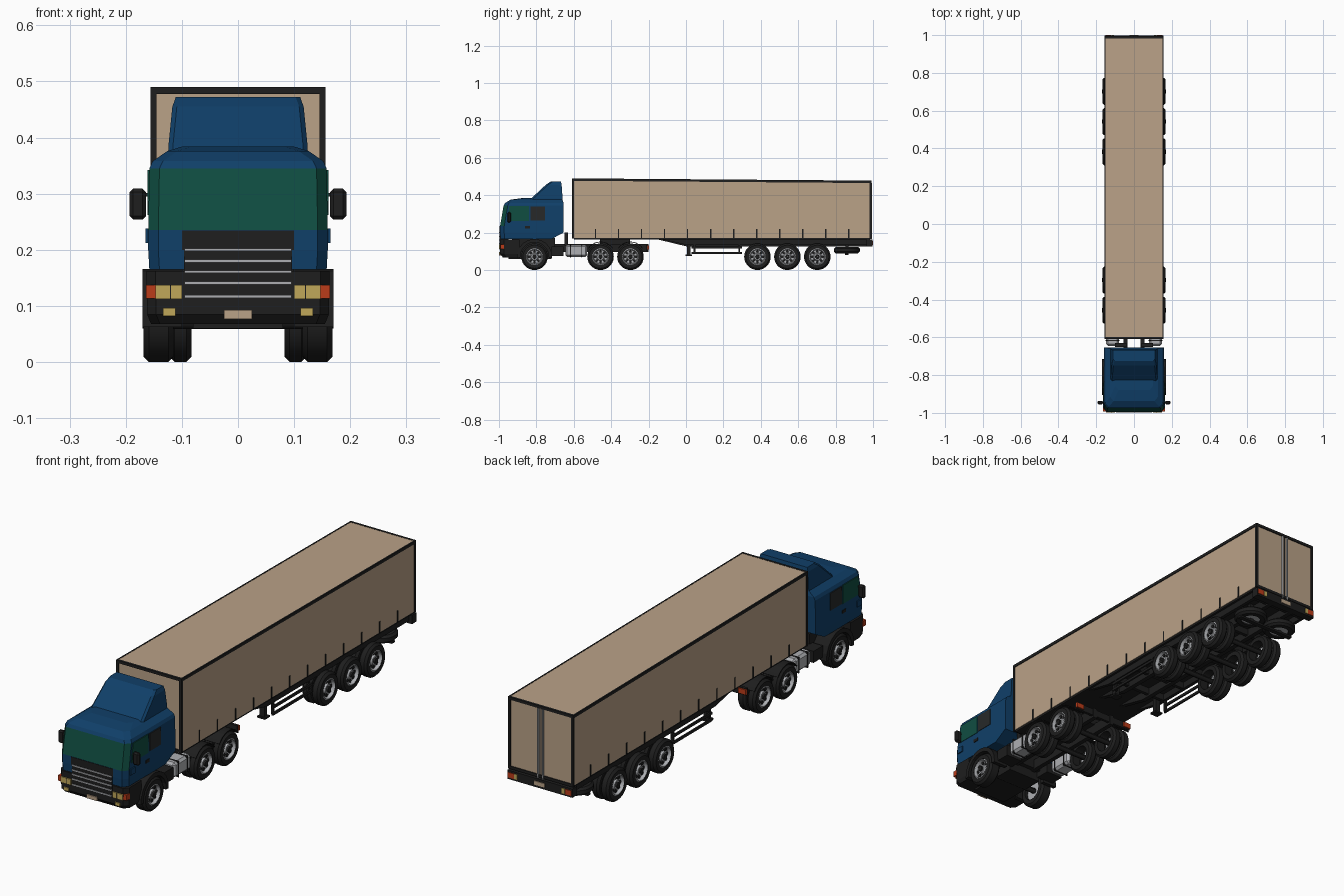
import bpy, bmesh, math
from mathutils import Matrix

if "Cube" in bpy.data.objects:
    bpy.data.objects.remove(bpy.data.objects["Cube"])


def material(name, r, g, b):
    m = bpy.data.materials.new(name)
    m.use_nodes = True
    m.diffuse_color = (r, g, b, 1)
    m.node_tree.nodes["Principled BSDF"].inputs["Base Color"].default_value = (r, g, b, 1)
    return m


TAN = material("tan_tarp", .49, .36, .245)
BLUE = material("cab_blue", .005, .05, .14)
GLASS = material("green_glass", .005, .075, .053)
BLACK = material("black", .013, .013, .013)
DARK = material("dark_glass", .02, .022, .022)
METAL = material("light_metal", .42, .43, .45)
GOLD = material("lamp_gold", .53, .39, .1)
RED = material("lamp_red", .5, .045, .01)


def finish(name, bm, mats, mirror=False, loc=(0, 0, 0)):
    bmesh.ops.recalc_face_normals(bm, faces=bm.faces)
    me = bpy.data.meshes.new(name)
    bm.to_mesh(me)
    bm.free()
    for m in mats:
        me.materials.append(m)
    ob = bpy.data.objects.new(name, me)
    ob.location = loc
    bpy.context.collection.objects.link(ob)
    if mirror:
        ob.modifiers.new("mirror", 'MIRROR').use_bisect_axis[0] = False
    return ob


def skin(rings, closed=False):
    """Bridge equal rings of points; cap the ends unless closed."""
    bm = bmesh.new()
    vs = [[bm.verts.new(p) for p in ring] for ring in rings]
    n = len(vs[0])
    pairs = list(zip(vs, vs[1:] + vs[:1])) if closed else list(zip(vs, vs[1:]))
    for a, b in pairs:
        for i in range(n):
            j = (i + 1) % n
            bm.faces.new((a[i], a[j], b[j], b[i]))
    if not closed:
        bm.faces.new(vs[0])
        bm.faces.new(vs[-1])
    return bm


def prism(name, profile, x0, x1, mat, mirror=False):
    """Side outline of (y, z) points pushed across x."""
    return finish(name, skin([[(x, y, z) for y, z in profile] for x in (x0, x1)]), [mat], mirror)


def box(name, x0, x1, y0, y1, z0, z1, mat, mirror=False):
    return prism(name, [(y0, z0), (y1, z0), (y1, z1), (y0, z1)], x0, x1, mat, mirror)


def wide(name, w, *rest):
    return box(name, -w, w, *rest)


def loft(levels, cx, cy):
    """Stack of (z, half width, front y, back y) outlines with cut front corners."""
    return skin([[(-w, b, z), (w, b, z), (w, f + cy, z), (w - cx, f, z),
                  (cx - w, f, z), (-w, f + cy, z)] for z, w, f, b in levels])


def lathe(profile, steps=28):
    """Revolve closed (x, radius) outline about the x axis."""
    turns = [2 * math.pi * i / steps for i in range(steps)]
    return skin([[(x, r * math.cos(t), r * math.sin(t)) for x, r in profile] for t in turns], True)


round_parts = []


def tyre_outline(x0, x1, hole=.044, r=.071):
    c = .009
    return [(x0, hole), (x0, r - c), (x0 + c, r), (x1 - c, r), (x1, r - c), (x1, hole)]


def wheel(name, y, dual):
    z, out = .071, .168
    spans = [(.129, out), (.083, .122)] if dual else [(.115, out)]
    for i, (a, b) in enumerate(spans):
        round_parts.append(finish(f"{name}_tyre_{i}", lathe(tyre_outline(a, b)), [BLACK], True, (0, y, z)))
    # Dished rim, hub, axle and a ring of dark vents
    rim = [(.13, .001), (.13, .046), (.165, .046), (.168, .04), (.154, .036), (.152, .022), (.162, .018), (.162, .001)]
    round_parts.append(finish(name + "_rim", lathe(rim), [METAL], True, (0, y, z)))
    round_parts.append(finish(name + "_hub", lathe([(.15, .001), (.15, .013), (.17, .011), (.17, .001)], 12),
                              [BLACK], True, (0, y, z)))
    bm = bmesh.new()
    for i in range(8):
        t = math.tau * i / 8
        bmesh.ops.create_cone(bm, cap_ends=True, segments=8, radius1=.0075, radius2=.0075, depth=.006,
                              matrix=Matrix.Translation((.154, .029 * math.cos(t), .029 * math.sin(t)))
                              @ Matrix.Rotation(math.pi / 2, 4, 'Y'))
    finish(name + "_vents", bm, [BLACK], True, (0, y, z))
    round_parts.append(finish(name + "_axle", lathe([(-.13, .001), (-.13, .012), (.13, .012), (.13, .001)], 12),
                              [BLACK], False, (0, y, z)))


def fender(name, y, z, r, thick, x0, x1, start, end):
    ts = [math.radians(start + (end - start) * i / 10) for i in range(11)]
    arc = [(y + r * math.cos(t), z + r * math.sin(t)) for t in ts]
    arc += [(y + (r + thick) * math.cos(t), z + (r + thick) * math.sin(t)) for t in reversed(ts)]
    prism(name, arc, x0, x1, BLACK, True)


# Wheels
wheel("front_wheel", -.81, False)
for i in range(2):
    wheel(f"drive_wheel_{i}", -.457 + .16 * i, True)
    fender(f"drive_fender_{i}", -.457 + .16 * i, .071, .077, .004, .085, .165, 35, 145)
for i in range(3):
    wheel(f"trailer_wheel_{i}", .382 + .16 * i, True)

# Cab shell: the front faces between sill and header become the windscreen
bm = loft([(.165, .158, -.992, -.72), (.2, .16, -.994, -.655), (.235, .16, -.994, -.655),
           (.345, .158, -.975, -.655), (.358, .152, -.968, -.655),
           (.376, .126, -.938, -.66), (.384, .1, -.88, -.67)], .018, .022)
bm.normal_update()
for f in bm.faces:
    c = f.calc_center_median()
    if .235 < c.z < .345 and c.y < -.93 and abs(c.x) < .155:
        f.material_index = 1
finish("cab_shell", bm, [BLUE, GLASS])
finish("roof_fairing", loft([(.36, .125, -.85, -.66), (.385, .124, -.825, -.66), (.455, .117, -.75, -.665),
                             (.472, .111, -.725, -.668)], .008, .012), [BLUE])
prism("door_window", [(-.957, .262), (-.84, .262), (-.84, .342), (-.945, .342)], .15, .1615, GLASS, True)
box("rear_side_window", .15, .1615, -.832, -.755, .265, .34, DARK, True)
box("door_handle", .158, .163, -.86, -.835, .222, .235, BLACK, True)
box("corner_deflector", .157, .165, -.965, -.935, .212, .238, BLUE, True)
m = box("mirror", .164, .193, -.955, -.936, .254, .309, BLACK, True)
m.modifiers.new("bevel", 'BEVEL').width = .006
box("mirror_arm", .15, .17, -.95, -.942, .295, .301, BLACK, True)

# Cab front
wide("grille", .096, -.996, -.95, .11, .206, BLACK)
wide("grille_top", .1, -.996, -.95, .2, .234, BLACK)
for i, z in enumerate((.117, .141, .161, .18, .2)):
    wide(f"grille_bar_{i}", .095, -.999, -.99, z - .0025, z + .0025, METAL)
finish("bumper", loft([(.068, .155, -.98, -.89), (.085, .162, -.994, -.89), (.162, .163, -.994, -.89)],
                      .016, .02), [BLACK])
box("headlight", .1, .147, -.999, -.99, .112, .137, GOLD, True)
box("headlight_divider", .119, .121, -1, -.99, .112, .137, BLACK, True)
prism("turn_lamp", [(-.993, .113), (-.972, .113), (-.972, .137), (-.993, .137)], .147, .164, RED, True)
box("fog_lamp", .111, .134, -.999, -.99, .082, .096, GOLD, True)
wide("front_plate", .025, -.999, -.99, .077, .093, TAN)
fender("front_fender", -.81, .071, .077, .018, .1, .17, -5, 185)
wide("front_crossmember", .08, -.95, -.72, .06, .1, BLACK)

# Tractor chassis
box("tractor_rail", .035, .055, -.93, -.2, .095, .14, BLACK, True)
wide("engine_block", .1, -.93, -.7, .1, .17, BLACK)
wide("fifth_wheel", .075, -.46, -.3, .135, .166, BLACK)
box("battery_box", .07, .15, -.72, -.655, .075, .125, BLACK, True)
prism("fuel_tank", [(-.645, .085), (-.645, .125), (-.645, .135), (-.528, .135), (-.528, .07), (-.645, .07)],
      .08, .148, METAL, True).modifiers.new("bevel", 'BEVEL').width = .012
for i, y in enumerate((-.62, -.56)):
    box(f"tank_strap_{i}", .078, .15, y, y + .005, .068, .137, BLACK, True)
box("air_line_stand", .04, .1, -.65, -.63, .13, .2, BLACK, True)
wide("tractor_tail_bar", .145, -.215, -.203, .105, .135, BLACK)
box("tractor_tail_lamp", .11, .147, -.206, -.197, .11, .132, RED, True)

# Trailer body with a roof line that falls towards the back
F, B, TF, TB, BASE = -.607, .988, .489, .477, .172
prism("cargo_body", [(F + .003, BASE), (B, BASE), (B, TB), (F + .003, TF)], -.153, .153, TAN)
prism("roof_rail", [(F, TF - .012), (B, TB - .012), (B, TB + .001), (F, TF + .001)], .15, .156, BLACK, True)
for end, y, top in (("front", F - .002, TF), ("rear", B - .006, TB)):
    box(end + "_post", .145, .156, y, y + .01, BASE, top, BLACK, True)
    wide(end + "_header", .156, y, y + .01, top - .011, top + .001, BLACK)
    wide(end + "_sill", .156, y, y + .01, BASE - .004, BASE + .008, BLACK)
ticks = box("side_strap", .15, .1555, -.486, -.48, BASE, .22, BLACK, True)
arr = ticks.modifiers.new("array", 'ARRAY')
arr.use_relative_offset = False
arr.use_constant_offset = True
arr.constant_offset_displace = (0, .123, 0)
arr.count = 12

# Rear doors
box("door_rod", .009, .014, .985, .995, .165, .465, METAL, True)
wide("door_seam", .002, .985, .99, .18, .466, BLACK)
wide("rear_bumper", .155, .965, .997, .125, .163, BLACK)
box("tail_lamp", .122, .152, .99, 1, .133, .155, RED, True)
box("reverse_lamp", .106, .12, .99, 1, .133, .155, GOLD, True)
wide("rear_plate", .025, .99, 1, .135, .152, TAN)

# Trailer underside
wide("floor", .15, -.6, .985, .164, .174, BLACK)
prism("trailer_rail", [(-.17, .168), (0, .127), (.98, .127), (.98, .168)], .045, .065, BLACK, True)
prism("side_beam", [(-.15, .168), (.0, .135), (.98, .135), (.98, .168)], .125, .14, BLACK, True)
for i in range(8):
    y = .03 + .13 * i
    wide(f"cross_beam_{i}", .135, y, y + .015, .135, .168, BLACK)
box("landing_leg", .1, .122, .005, .025, .08, .165, BLACK, True)
box("landing_foot", .092, .13, -.002, .032, .075, .082, BLACK, True)
for i, z in enumerate((.085, .114)):
    box(f"guard_bar_{i}", .14, .147, .03, .3, z, z + .011, BLACK, True)
for i, y in enumerate((.04, .28)):
    box(f"guard_post_{i}", .13, .14, y, y + .01, .085, .168, BLACK, True)

# Spare wheels lying flat under the tail
for part, outline, mat in (("tyre", tyre_outline(-.017, .017, .04, .069), BLACK),
                           ("rim", [(-.012, .001), (-.012, .042), (.012, .042), (.008, .001)], METAL)):
    bm = lathe(outline)
    bmesh.ops.transform(bm, verts=bm.verts, matrix=Matrix.Translation((.078, 0, 0))
                        @ Matrix.Rotation(-math.pi / 2, 4, 'Y'))
    round_parts.append(finish("spare_" + part, bm, [mat], True, (0, .86, .106)))
wide("spare_carrier", .14, .85, .87, .08, .088, BLACK)
box("spare_hanger", .07, .086, .852, .868, .08, .165, BLACK, True)

# Smooth shading on the turned parts
bpy.ops.object.select_all(action='DESELECT')
for ob in round_parts:
    ob.select_set(True)
bpy.context.view_layer.objects.active = round_parts[0]
bpy.ops.object.shade_smooth_by_angle(angle=math.radians(30))
